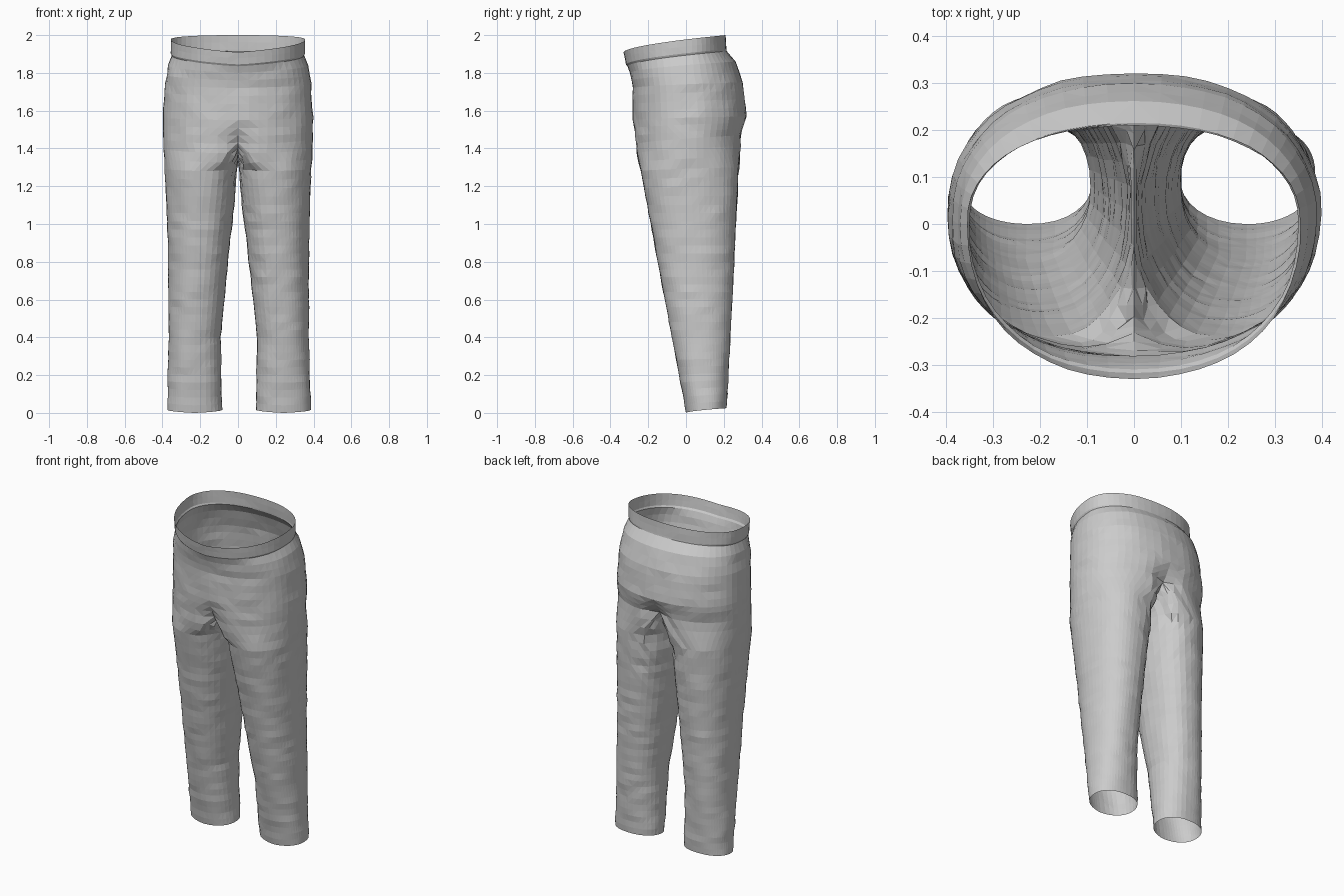
import bpy, bmesh, math
from mathutils import Vector, noise

cube = bpy.data.objects.get("Cube")
if cube:
    bpy.data.objects.remove(cube, do_unlink=True)

OUTER, INNER, STEP = 26, 16, 0.042

# Cross-sections from hem to crotch:
# front z, back z, front y, back y, outer x, centre x, inner x, saddle dip
LEG = [
    (0.0, 0.025, 0.0, 0.215, 0.38, 0.235, 0.09, 0),
    (0.4, 0.4, -0.075, 0.235, 0.372, 0.235, 0.095, 0),
    (0.8, 0.8, -0.15, 0.255, 0.372, 0.21, 0.055, 0),
    (1.1, 1.1, -0.205, 0.27, 0.38, 0.19, 0.02, 0),
    (1.28, 1.3, -0.24, 0.28, 0.388, 0.17, 0.005, 0),
    (1.42, 1.47, -0.275, 0.3, 0.396, 0, 0, 0.08),
]
# Cross-sections from crotch to waistband rim
HIPS = [
    LEG[-1],
    (1.55, 1.57, -0.28, 0.322, 0.397, 0, 0, 0),
    (1.72, 1.75, -0.283, 0.3, 0.388, 0, 0, 0),
    (1.8, 1.86, -0.297, 0.262, 0.371, 0, 0, 0),
    (1.835, 1.915, -0.31, 0.215, 0.351, 0, 0, 0),
    (1.845, 1.925, -0.318, 0.214, 0.356, 0, 0, 0),
    (1.91, 2.0, -0.33, 0.21, 0.356, 0, 0, 0),
]


def subdivide(rows):
    """Fill in evenly spaced sections between the key sections."""
    result = [rows[0]]
    for a, b in zip(rows, rows[1:]):
        n = max(1, round((b[0] - a[0]) / STEP))
        for i in range(1, n + 1):
            result.append([p + (q - p) * i / n for p, q in zip(a, b)])
    return result


def power(v):
    return math.copysign(abs(v) ** 0.9, v)


def ring(row, side, closed):
    """Outer arc from front to back, then the inner arc when closed."""
    zf, zb, yf, yb, xo, xc, xi, dip = row
    yc = max(0, (yf + yb) / 2)
    cleft = 0.14 * max(0, 1 - abs(zf - 1.42) / 0.12)
    angles = [math.pi * (i / OUTER - 0.5) for i in range(OUTER + 1)]
    if closed:
        angles += [math.pi * (i / INNER + 0.5) for i in range(1, INNER)]
    points = []
    for t in angles:
        c, s = power(math.cos(t)), power(math.sin(t))
        x = xc + c * (xo - xc if c > 0 else xc - xi)
        y = yc + s * (yb - yc if s > 0 else yc - yf)
        y *= 1 - cleft * math.exp(-(x / 0.07) ** 2)
        f = min(1, max(0, (y - yf) / (yb - yf)))
        z = zf + (zb - zf) * f ** 0.6 - (dip * -c if c < 0 else 0)
        if closed and dip and c < 0:
            z = zf + (zb - zf) * f - dip * math.cos(t) ** 2
        shift = 0.006 * max(0, 1 - z / 1.2)
        points.append(Vector((side * x + shift, y, z)))
    return points


def loft(bm, rows, side, closed):
    """Skin the sections with quads."""
    rings = [[bm.verts.new(p) for p in ring(r, side, closed)]
             for r in subdivide(rows)]
    for a, b in zip(rings, rings[1:]):
        n = len(a)
        for i in range(n if closed else n - 1):
            j = (i + 1) % n
            quad = [a[i], a[j], b[j], b[i]]
            bm.faces.new(quad if side > 0 else quad[::-1])


bm = bmesh.new()
for side in (1, -1):
    loft(bm, LEG, side, True)
    loft(bm, HIPS, side, False)
bmesh.ops.remove_doubles(bm, verts=bm.verts, dist=0.0005)
bm.normal_update()

# Cloth creases: faint everywhere, deeper around the crotch and inner seat
for v in bm.verts:
    x, y, z = v.co
    crotch = math.exp(-(x / 0.11) ** 2 - ((z - 1.37) / 0.12) ** 2)
    seat = math.exp(-((abs(x) - 0.1) / 0.09) ** 2 - ((z - 1.25) / 0.2) ** 2)
    seat *= 1 if y > 0.05 else 0
    calm = 0.4 if z > 1.83 or z < 0.05 else 1
    stretch = Vector((x * 9, y * 9, z * 16))
    amount = 0.005 * calm * noise.noise(stretch)
    amount += (0.018 * crotch + 0.012 * seat) * noise.noise(stretch * 2.3)
    v.co += v.normal * amount

bmesh.ops.triangulate(bm, faces=bm.faces, quad_method='SHORT_EDGE')
lowest = min(v.co.z for v in bm.verts)
for v in bm.verts:
    v.co.z -= lowest

mesh = bpy.data.meshes.new("trousers")
bm.to_mesh(mesh)
bm.free()
trousers = bpy.data.objects.new("trousers", mesh)
bpy.context.collection.objects.link(trousers)

# Plain grey cloth
grey = (0.6, 0.6, 0.6, 1)
cloth = bpy.data.materials.new("grey cloth")
cloth.use_nodes = True
cloth.diffuse_color = grey
cloth.node_tree.nodes["Principled BSDF"].inputs["Base Color"].default_value = grey
mesh.materials.append(cloth)
